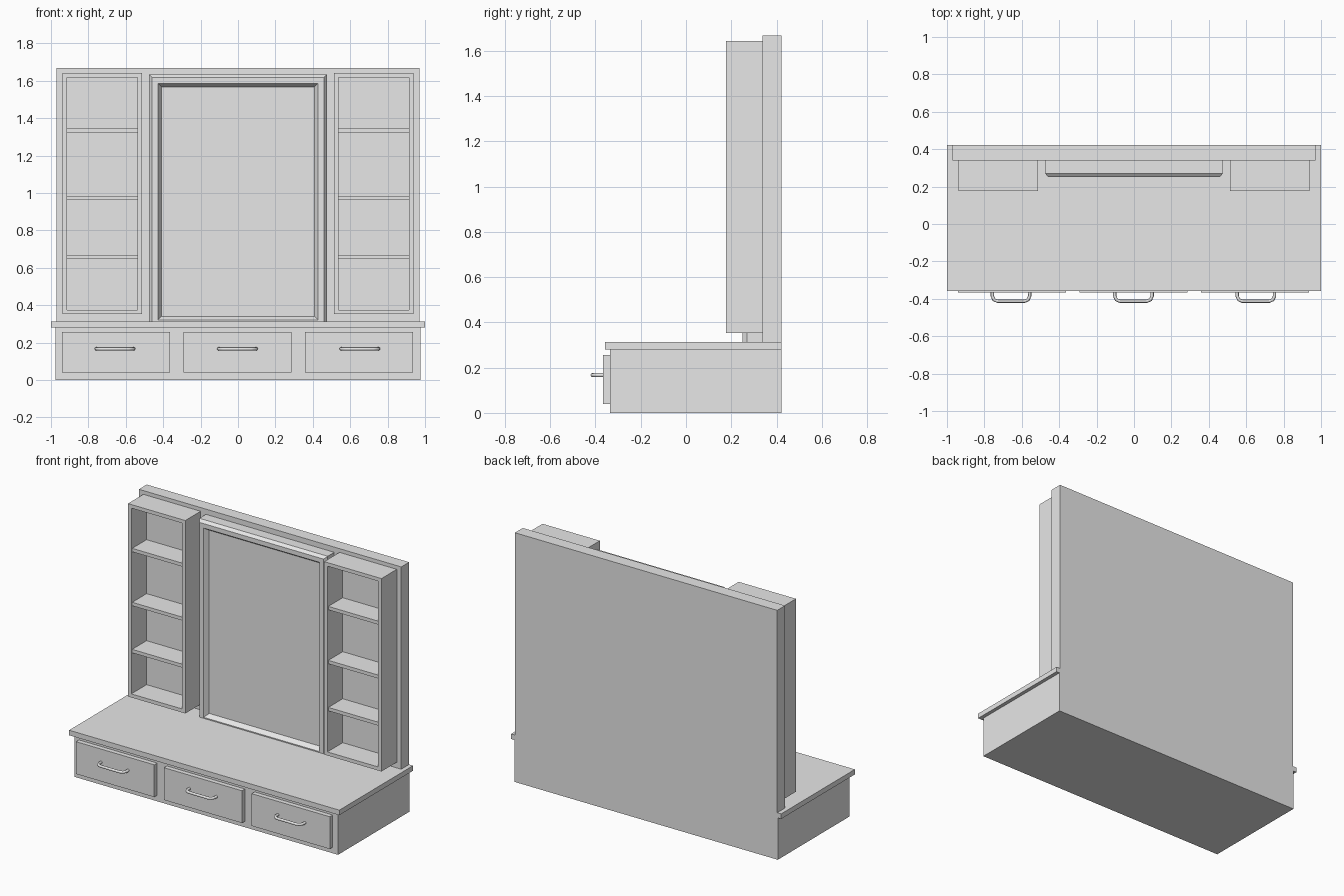
import bpy
import bmesh
from mathutils import Vector

cube = bpy.data.objects.get("Cube")
if cube:
    bpy.data.objects.remove(cube, do_unlink=True)

COLOR = (0.8, 0.8, 0.8, 1)
grey = bpy.data.materials.new("plain_grey")
grey.use_nodes = True
grey.diffuse_color = COLOR
grey.node_tree.nodes["Principled BSDF"].inputs["Base Color"].default_value = COLOR


def finish(name, bm):
    bmesh.ops.recalc_face_normals(bm, faces=bm.faces)
    mesh = bpy.data.meshes.new(name)
    bm.to_mesh(mesh)
    bm.free()
    mesh.materials.append(grey)
    obj = bpy.data.objects.new(name, mesh)
    bpy.context.collection.objects.link(obj)
    return obj


def box(name, x, y, z):
    """Box from (min, max) ranges on each axis."""
    bm = bmesh.new()
    bmesh.ops.create_cube(bm, size=1)
    for v in bm.verts:
        v.co = Vector(r[0] if c < 0 else r[1] for c, r in zip(v.co, (x, y, z)))
    return finish(name, bm)


def picture_frame(name, half, bottom, top, profile):
    """Sweep a profile of (inset, y) points around a mitred rectangle."""
    bm = bmesh.new()
    rings = []
    for inset, y in profile:
        w, lo, hi = half - inset, bottom + inset, top - inset
        rings.append([bm.verts.new((a, y, b)) for a, b in
                      ((-w, lo), (w, lo), (w, hi), (-w, hi))])
    for r, ring in enumerate(rings):
        other = rings[(r + 1) % len(rings)]
        for i in range(4):
            j = (i + 1) % 4
            bm.faces.new((ring[i], ring[j], other[j], other[i]))
    return finish(name, bm)


# Base cabinet, worktop and tall back panel
BACK = 0.422
PANEL = 0.339
box("base_cabinet", (-0.975, 0.975), (-0.335, BACK), (0, 0.28))
box("worktop", (-1, 1), (-0.357, BACK), (0.28, 0.314))
box("back_panel", (-0.971, 0.971), (PANEL, BACK), (0.314, 1.668))

# Mirror with bevelled frame
picture_frame("mirror_frame", 0.475, 0.275, 1.633,
              [(0, PANEL), (0, 0.27), (0.016, 0.25), (0.046, 0.25),
               (0.066, 0.28), (0.066, PANEL)])
box("mirror", (-0.42, 0.42), (0.28, PANEL), (0.32, 1.58))

# Open shelf units, one on each side
WALL = 0.024
for side, sign in (("left", 1), ("right", -1)):
    def span(a, b):
        return tuple(sorted((sign * a, sign * b)))
    inner, outer = 0.514, 0.938
    low, high = 0.352, 1.643
    depth = (0.177, PANEL)
    box(side + "_unit_inner_wall", span(inner, inner + WALL), depth, (low, high))
    box(side + "_unit_outer_wall", span(outer - WALL, outer), depth, (low, high))
    between = span(inner + WALL, outer - WALL)
    box(side + "_unit_top", between, depth, (high - WALL, high))
    box(side + "_unit_bottom", between, depth, (low, low + WALL))
    for n, z in enumerate((0.647, 0.962, 1.323)):
        box(f"{side}_shelf_{n + 1}", between, (0.187, PANEL), (z, z + 0.023))

# Drawer fronts with bent rod handles
for label, x in (("right", -0.653), ("middle", -0.003), ("left", 0.647)):
    box(label + "_drawer_front", (x - 0.289, x + 0.289),
        (-0.366, -0.335), (0.04, 0.256))

    curve = bpy.data.curves.new(label + "_handle", "CURVE")
    curve.dimensions = "3D"
    curve.bevel_depth = 0.009
    curve.bevel_resolution = 2
    curve.use_fill_caps = True
    half, front, turn = 0.1, -0.413, 0.028
    path = [(-half, -0.36), (-half, front + turn),
            (-half + 0.3 * turn, front + 0.3 * turn), (-half + turn, front)]
    path += [(-a, b) for a, b in reversed(path)]
    spline = curve.splines.new("POLY")
    spline.points.add(len(path) - 1)
    for p, (a, b) in zip(spline.points, path):
        p.co = (x * 1.007 + a, b, 0.167, 1)
    curve.materials.append(grey)
    handle = bpy.data.objects.new(label + "_handle", curve)
    bpy.context.collection.objects.link(handle)
